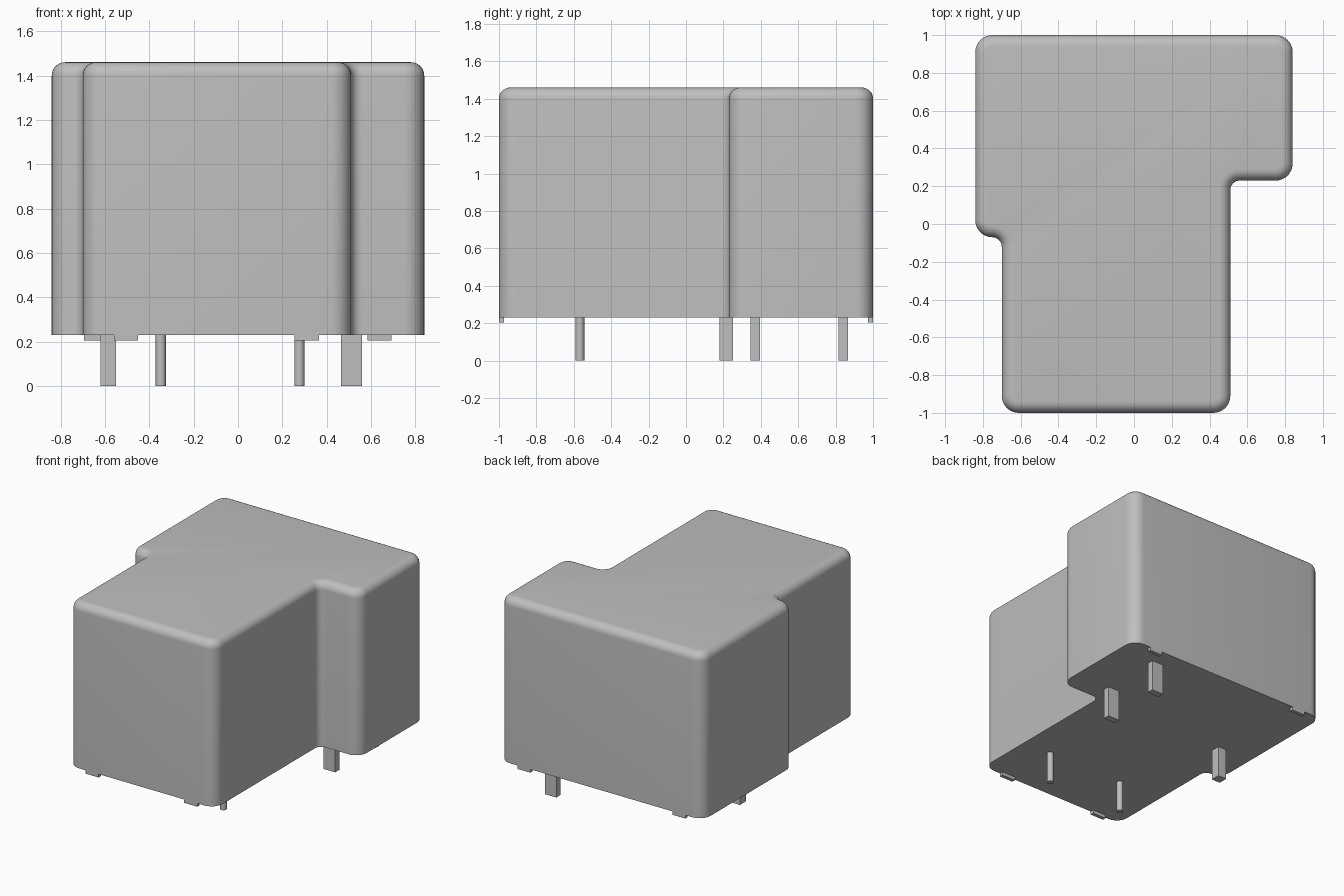
import bpy, bmesh, math
from mathutils import Vector

cube = bpy.data.objects.get("Cube")
if cube:
    bpy.data.objects.remove(cube, do_unlink=True)

grey = bpy.data.materials.new("light grey")
grey.use_nodes = True
COLOUR = (0.52, 0.52, 0.52, 1)
grey.diffuse_color = COLOUR
grey.node_tree.nodes["Principled BSDF"].inputs["Base Color"].default_value = COLOUR

BASE, TOP = 0.23, 1.46      # underside and top of the housing
FILLET, STEPS = 0.06, 8     # rounding of the top edge


def add_object(name, bm, smooth=False):
    bmesh.ops.recalc_face_normals(bm, faces=bm.faces)
    mesh = bpy.data.meshes.new(name)
    bm.to_mesh(mesh)
    bm.free()
    mesh.materials.append(grey)
    ob = bpy.data.objects.new(name, mesh)
    bpy.context.collection.objects.link(ob)
    if smooth:
        bpy.ops.object.select_all(action='DESELECT')
        ob.select_set(True)
        bpy.context.view_layer.objects.active = ob
        bpy.ops.object.shade_smooth_by_angle(angle=math.radians(35))
    return ob


def box(name, x0, x1, y0, y1, z0, z1):
    bm = bmesh.new()
    bmesh.ops.create_cube(bm, size=1)
    for v in bm.verts:
        v.co = ((x0 + x1) / 2 + v.co.x * (x1 - x0),
                (y0 + y1) / 2 + v.co.y * (y1 - y0),
                (z0 + z1) / 2 + v.co.z * (z1 - z0))
    return add_object(name, bm)


# Counter-clockwise plan of the housing: x, y, corner radius
PLAN = [(-0.84, 1.0, 0.09), (-0.84, -0.07, 0.09), (-0.70, -0.07, 0.05),
        (-0.70, -1.0, 0.09), (0.51, -1.0, 0.09), (0.51, 0.23, 0.05),
        (0.84, 0.23, 0.09), (0.84, 1.0, 0.09)]


def rounded_plan(inset):
    """Plan with rounded corners, moved inward by inset."""
    points = []
    for i, (x, y, r) in enumerate(PLAN):
        p = Vector((x, y))
        a = (p - Vector(PLAN[i - 1][:2])).normalized()
        b = (Vector(PLAN[(i + 1) % len(PLAN)][:2]) - p).normalized()
        turn = 1 if a.x * b.y - a.y * b.x > 0 else -1
        centre = p + (b - a) * r
        radius = r - turn * inset
        for k in range(STEPS + 1):
            t = k / STEPS * math.pi / 2
            points.append(centre + (a * math.sin(t) - b * math.cos(t)) * radius)
    return points


# Housing: stacked plan rings with a filleted top edge
bm = bmesh.new()
levels = [(0, BASE)]
for k in range(STEPS + 1):
    t = k / STEPS * math.pi / 2
    levels.append((FILLET * (1 - math.cos(t)), TOP - FILLET * (1 - math.sin(t))))
rings = [[bm.verts.new((p.x, p.y, z)) for p in rounded_plan(d)] for d, z in levels]
for low, high in zip(rings, rings[1:]):
    for i in range(len(low)):
        j = (i + 1) % len(low)
        bm.faces.new((low[i], low[j], high[j], high[i]))
bm.faces.new(rings[0][::-1])
bm.faces.new(rings[-1])
add_object("housing", bm, smooth=True)

# Flat contact pins
for name, x0, x1, y0, y1 in [("rear_contact_pin", 0.465, 0.56, 0.815, 0.865),
                             ("middle_contact_pin", 0.465, 0.56, 0.345, 0.395),
                             ("square_contact_pin", -0.62, -0.55, 0.18, 0.25)]:
    box(name, x0, x1, y0, y1, 0, BASE + 0.01)

# Round coil pins
for name, x in [("left_coil_pin", 0.277), ("right_coil_pin", -0.348)]:
    bm = bmesh.new()
    bmesh.ops.create_cone(bm, cap_ends=True, segments=24, radius1=0.023,
                          radius2=0.023, depth=BASE + 0.01)
    bmesh.ops.translate(bm, verts=bm.verts, vec=(x, -0.567, (BASE + 0.01) / 2))
    add_object(name, bm, smooth=True)

# Small standoff feet along the front and back edges
for name, x0, x1, y0, y1 in [("front_left_foot", 0.255, 0.365, -1, -0.973),
                             ("front_right_foot", -0.56, -0.45, -1, -0.973),
                             ("back_left_foot", 0.585, 0.692, 0.973, 1),
                             ("back_right_foot", -0.695, -0.588, 0.973, 1)]:
    box(name, x0, x1, y0, y1, 0.205, BASE)
